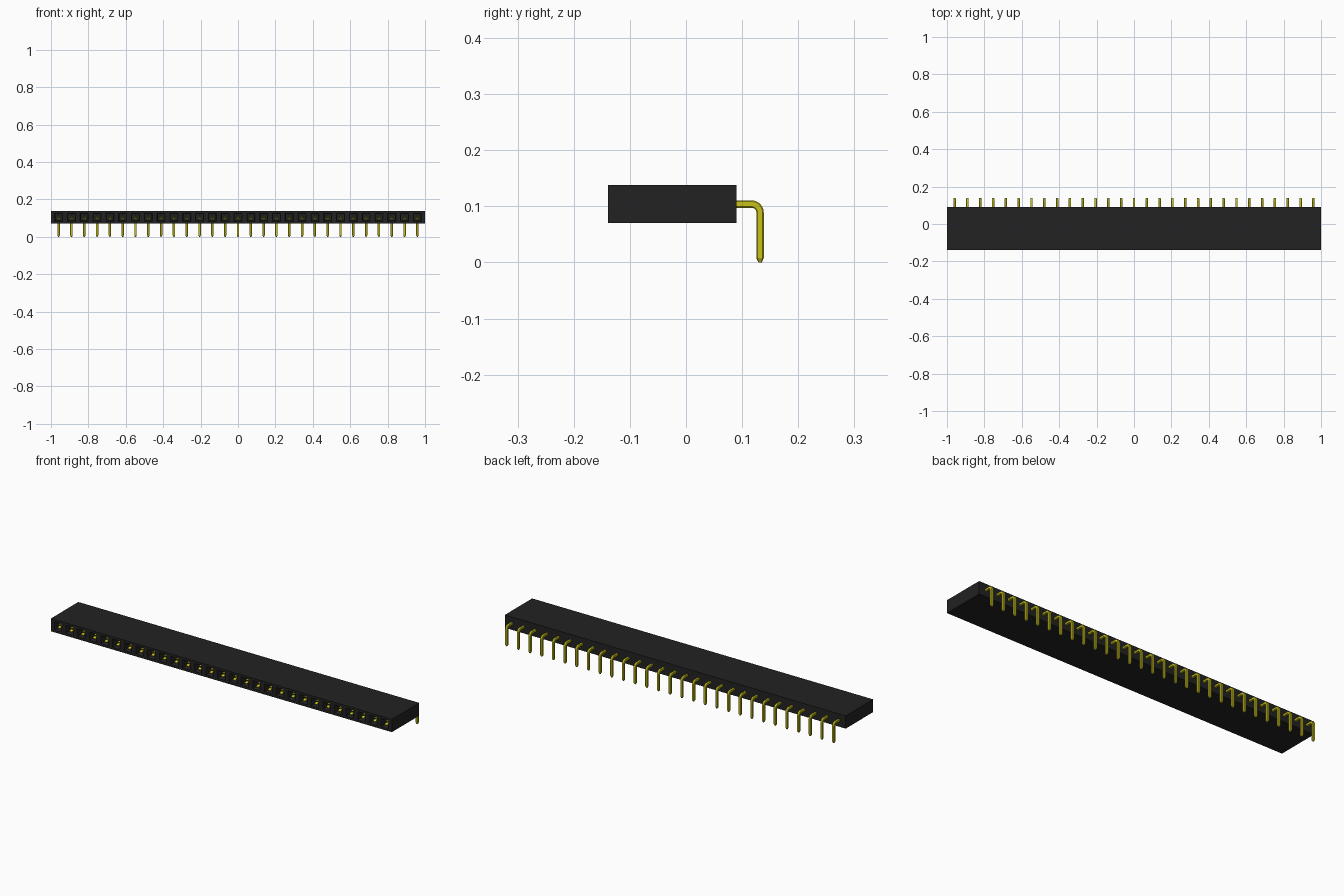
import bpy, bmesh, math
from mathutils import Vector, Matrix

COUNT, PITCH = 29, 0.0685
Z_MID, FRONT, BACK, HALF_H = 0.104, -0.139, 0.09, 0.034

if "Cube" in bpy.data.objects:
    bpy.data.objects.remove(bpy.data.objects["Cube"])


def material(name, color):
    mat = bpy.data.materials.new(name)
    mat.use_nodes = True
    mat.diffuse_color = color
    mat.node_tree.nodes["Principled BSDF"].inputs["Base Color"].default_value = color
    return mat


def add_object(name, bm, mat):
    bmesh.ops.recalc_face_normals(bm, faces=bm.faces)
    mesh = bpy.data.meshes.new(name)
    bm.to_mesh(mesh)
    bm.free()
    mesh.materials.append(mat)
    obj = bpy.data.objects.new(name, mesh)
    bpy.context.collection.objects.link(obj)
    return obj


def repeat(obj):
    obj.location.x = -(COUNT - 1) / 2 * PITCH
    mod = obj.modifiers.new("row", "ARRAY")
    mod.count = COUNT
    mod.use_relative_offset = False
    mod.use_constant_offset = True
    mod.constant_offset_displace = (PITCH, 0, 0)


black = material("black plastic", (0.016, 0.016, 0.016, 1))
gold = material("yellow metal", (0.58, 0.54, 0.01, 1))

# Housing: a long block sliced into cells, each with a funnelled socket
bm = bmesh.new()
size = Vector((2, BACK - FRONT, 2 * HALF_H))
centre = Matrix.Translation((0, (FRONT + BACK) / 2, Z_MID))
bmesh.ops.create_cube(bm, size=1, matrix=centre @ Matrix.Diagonal(size.to_4d()))
for i in range(COUNT + 1):
    bmesh.ops.bisect_plane(bm, geom=bm.verts[:] + bm.edges[:] + bm.faces[:],
                           plane_co=((i - COUNT / 2) * PITCH, 0, 0), plane_no=(1, 0, 0))
bmesh.ops.recalc_face_normals(bm, faces=bm.faces)
sockets = [f for f in bm.faces if f.normal.y < -0.9 and f.calc_area() > 0.003]
for thickness, depth in ((0.018, 0), (0.005, -0.01), (0, -0.15)):
    bmesh.ops.inset_individual(bm, faces=sockets, thickness=thickness, depth=depth)
add_object("housing", bm, black)

# Pins: chamfered square wire, bent down, with a pointed tip
HALF, CHAMFER, RADIUS = 0.0066, 0.0045, 0.015
PIN_Y = 0.132
section = [(HALF, -CHAMFER), (HALF, CHAMFER), (CHAMFER, HALF), (-CHAMFER, HALF),
           (-HALF, CHAMFER), (-HALF, -CHAMFER), (-CHAMFER, -HALF), (CHAMFER, -HALF)]
stations = [(BACK - 0.01, Z_MID, 0, 1)]
for k in range(7):
    a = math.pi / 2 * k / 6
    stations.append((PIN_Y - RADIUS + RADIUS * math.sin(a),
                     Z_MID - RADIUS + RADIUS * math.cos(a), a, 1))
stations += [(PIN_Y, 0.008, math.pi / 2, 1), (PIN_Y, 0, math.pi / 2, 0.45)]
bm = bmesh.new()
rings = [[bm.verts.new((u * s, y + v * s * math.sin(a), z + v * s * math.cos(a)))
          for u, v in section] for y, z, a, s in stations]
for low, high in zip(rings, rings[1:]):
    for j in range(8):
        bm.faces.new((low[j - 1], low[j], high[j], high[j - 1]))
bm.faces.new(rings[0])
bm.faces.new(rings[-1])
repeat(add_object("pins", bm, gold))

# Contacts: a pair of spring leaves inside each socket, flared at the mouth
bm = bmesh.new()
profile = [(0.008, 0.009), (0.022, 0.003), (0.036, 0.008), (0.12, 0.009)]
for side in (-1, 1):
    inner = [(FRONT + d, Z_MID + side * h) for d, h in profile]
    outer = [(y, z + side * 0.0014) for y, z in inner]
    loop = inner + outer[::-1]
    ends = [[bm.verts.new((x, y, z)) for y, z in loop] for x in (-0.008, 0.008)]
    for j in range(len(loop)):
        bm.faces.new((ends[0][j - 1], ends[0][j], ends[1][j], ends[1][j - 1]))
    for end in ends:
        bm.faces.new(end)
repeat(add_object("contacts", bm, gold))
